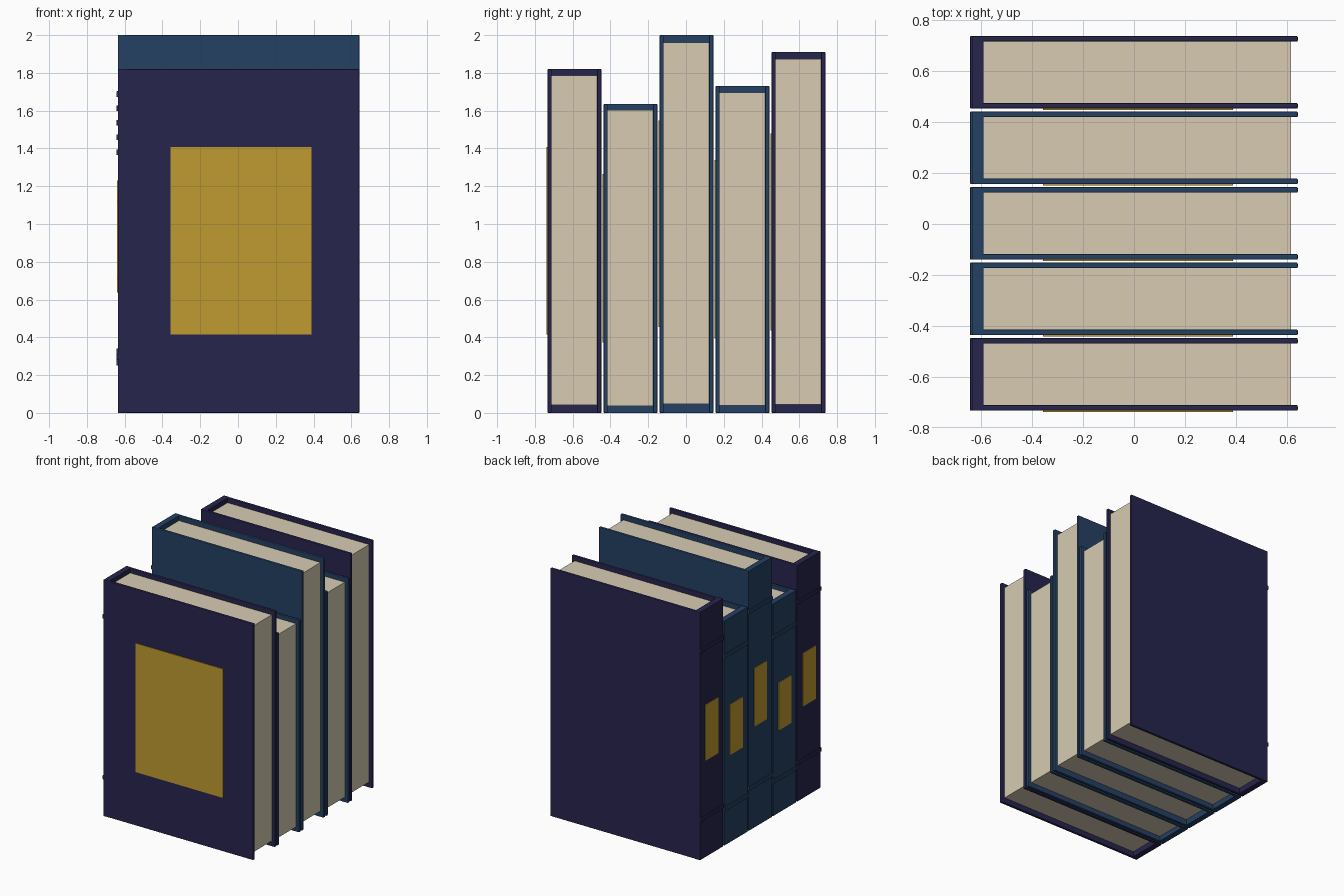
import bpy

cube = bpy.data.objects.get("Cube")
if cube:
    bpy.data.objects.remove(cube, do_unlink=True)


def material(name, rgb):
    m = bpy.data.materials.new(name)
    m.use_nodes = True
    m.diffuse_color = (*rgb, 1)
    m.node_tree.nodes["Principled BSDF"].inputs["Base Color"].default_value = (*rgb, 1)
    return m


violet = material("dark violet cloth", (0.020, 0.018, 0.075))
blue = material("navy blue cloth", (0.018, 0.052, 0.125))
gold = material("gold foil", (0.52, 0.33, 0.03))
paper = material("cream paper", (0.68, 0.60, 0.45))


def box(name, x, y, z, mat, bevel=0):
    """Box spanning the given (min, max) pair on each axis."""
    spans = (x, y, z)
    bpy.ops.mesh.primitive_cube_add(size=1, location=[(a + b) / 2 for a, b in spans])
    ob = bpy.context.object
    ob.name = name
    ob.scale = [b - a for a, b in spans]
    bpy.ops.object.transform_apply(location=False, rotation=False, scale=True)
    ob.data.materials.append(mat)
    if bevel:
        mod = ob.modifiers.new("soft edge", "BEVEL")
        mod.width = bevel
        mod.segments = 2
    return ob


THICK, PITCH, BOARD = 0.285, 0.2965, 0.022
BACK, FORE = -0.635, 0.643   # spine face and fore edge of the covers


def book(label, y0, h, cloth):
    y1 = y0 + THICK
    mid = (y0 + y1) / 2
    # Covers and spine
    box(label + " front cover", (BACK, FORE), (y0, y0 + BOARD), (0, h), cloth, 0.005)
    box(label + " back cover", (BACK, FORE), (y1 - BOARD, y1), (0, h), cloth, 0.005)
    box(label + " spine", (BACK, -0.59), (y0 + 0.002, y1 - 0.002), (0, h), cloth)
    # Page block
    box(label + " pages", (-0.60, 0.617), (y0 + 0.02, y1 - 0.02),
        (0.023 * h, 0.981 * h), paper)
    # Raised bands across the spine
    for part, at in (("lower", 0.163), ("upper", 0.844)):
        box(f"{label} {part} band", (-0.643, BACK + 0.005), (y0, y1),
            (at * h - 0.015, at * h + 0.015), cloth, 0.002)
    # Foil labels on spine and front cover
    box(label + " spine label", (-0.640, BACK + 0.002), (mid - 0.078, mid + 0.078),
        (0.39 * h, 0.615 * h), gold)
    box(label + " cover panel", (-0.357, 0.389), (y0 - 0.005, y0 + 0.002),
        (0.228 * h, 0.774 * h), gold)


row = [("first book", 1.82, violet), ("second book", 1.635, blue),
       ("third book", 2.0, blue), ("fourth book", 1.73, blue),
       ("fifth book", 1.91, violet)]
for i, (label, height, cloth) in enumerate(row):
    book(label, -0.733 + i * PITCH, height, cloth)
